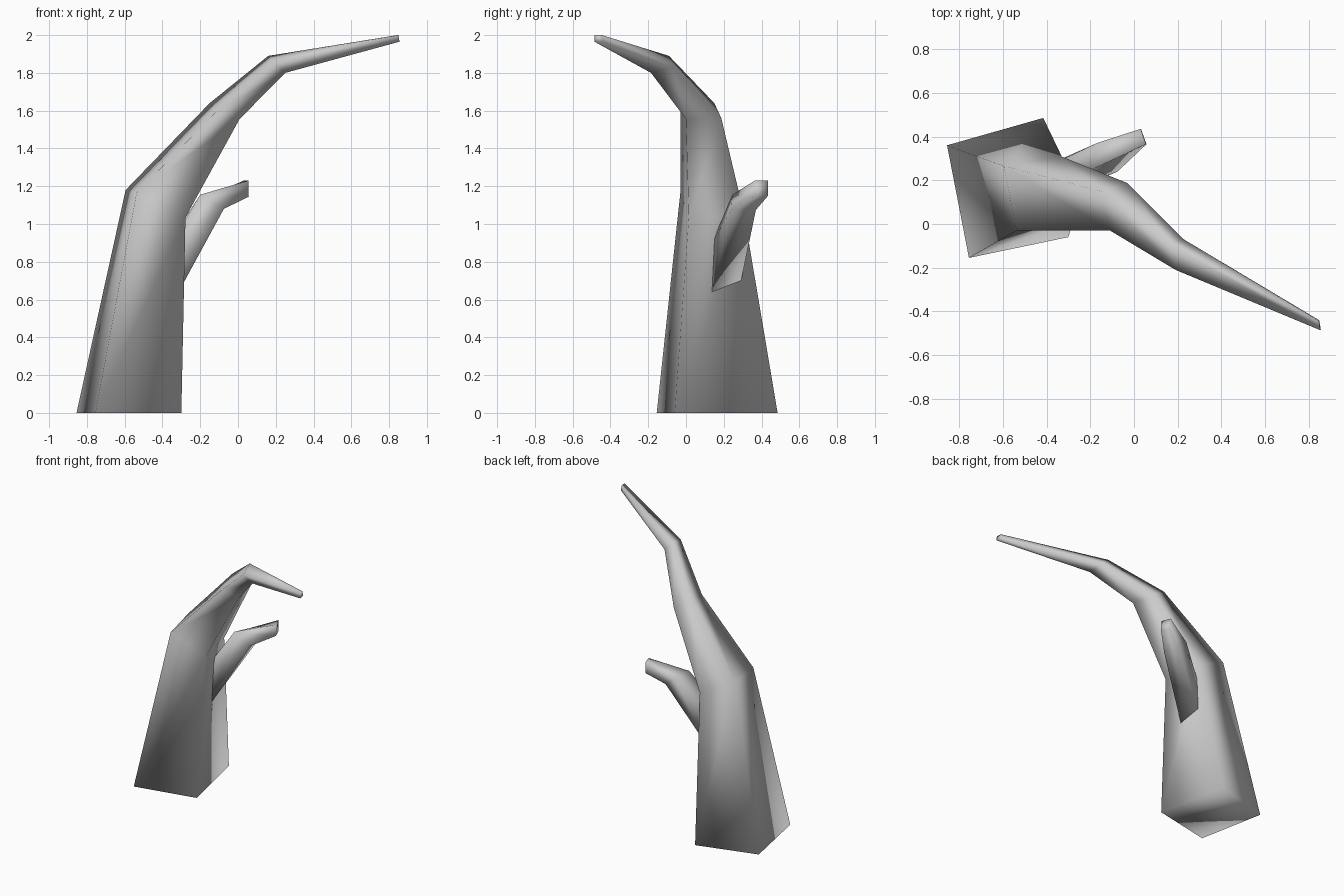
import bpy
import bmesh


def loft(name, rings):
    """Skin four-cornered rings into a closed, smooth shaded tapering limb."""
    bm = bmesh.new()
    loops = [[bm.verts.new(p) for p in ring] for ring in rings]
    for a, b in zip(loops, loops[1:]):
        for i in range(4):
            j = (i + 1) % 4
            bm.faces.new((a[i], a[j], b[j], b[i]))
    bm.faces.new(loops[0][::-1])
    bm.faces.new(loops[-1])
    bmesh.ops.recalc_face_normals(bm, faces=bm.faces[:])
    for f in bm.faces:
        f.smooth = True
    mesh = bpy.data.meshes.new(name)
    bm.to_mesh(mesh)
    bm.free()
    obj = bpy.data.objects.new(name, mesh)
    bpy.context.collection.objects.link(obj)
    return obj


# Main trunk: corners go left back, left front, right front, right back
loft("trunk", [
    [(-.855, .36, 0), (-.755, -.155, 0), (-.30, -.06, 0), (-.415, .485, 0)],
    [(-.595, .265, 1.18), (-.537, -.03, 1.165), (-.278, .015, 1.035), (-.33, .308, 1.05)],
    [(-.15, .15, 1.64), (-.11, -.03, 1.60), (.008, .0, 1.555), (-.03, .187, 1.56)],
    [(.16, -.09, 1.89), (.19, -.21, 1.86), (.25, -.185, 1.80), (.227, -.07, 1.83)],
    [(.845, -.445, 2.0), (.85, -.485, 2.0), (.855, -.485, 1.965), (.847, -.44, 1.965)],
])

# Side branch: top back, top front, bottom front, bottom back
loft("branch", [
    [(-.38, .27, .88), (-.36, .13, .88), (-.32, .135, .63), (-.35, .29, .69)],
    [(-.17, .37, 1.14), (-.20, .245, 1.155), (-.075, .24, 1.08), (-.09, .37, 1.075)],
    [(.03, .435, 1.23), (.055, .365, 1.23), (.057, .365, 1.145), (.032, .435, 1.15)],
])
